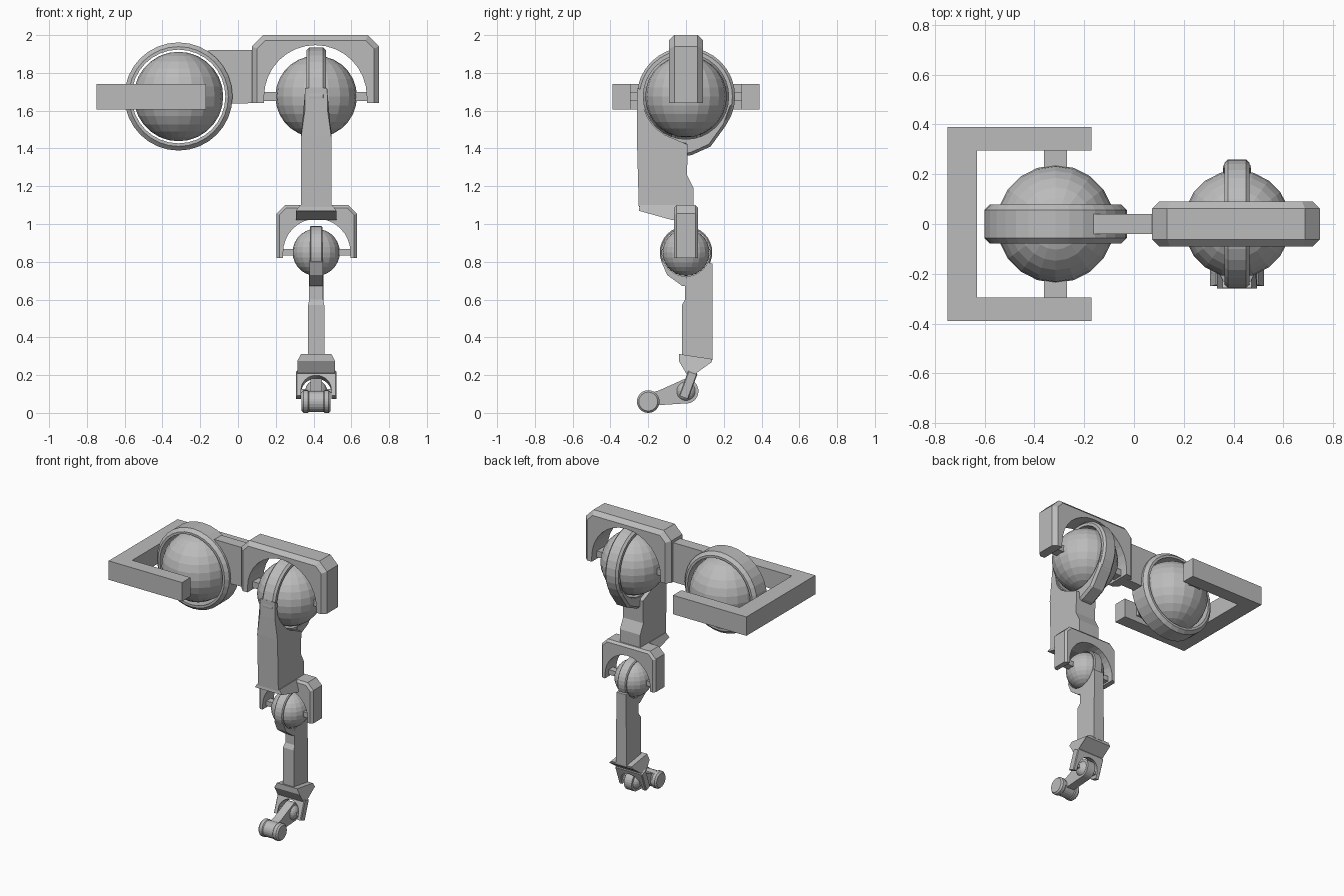
import bpy, bmesh, math
from mathutils import Matrix, Vector

if "Cube" in bpy.data.objects:
    bpy.data.objects.remove(bpy.data.objects["Cube"])

grey = bpy.data.materials.new("mid_grey")
grey.diffuse_color = (0.5, 0.5, 0.5, 1)
grey.use_nodes = True
grey.node_tree.nodes["Principled BSDF"].inputs["Base Color"].default_value = grey.diffuse_color

LEG = 0.414                      # x of the leg centre line
SHOULDER = (-0.315, 0, 1.675)
HIP = (LEG, 0, 1.675)
KNEE = (LEG, 0, 0.85)
ANKLE = (LEG, 0, 0.115)


def finish(name, bm, loc=(0, 0, 0), rot=(0, 0, 0)):
    bmesh.ops.recalc_face_normals(bm, faces=bm.faces)
    me = bpy.data.meshes.new(name)
    bm.to_mesh(me)
    bm.free()
    me.materials.append(grey)
    ob = bpy.data.objects.new(name, me)
    ob.location, ob.rotation_euler = loc, rot
    bpy.context.collection.objects.link(ob)
    return ob


def box(name, loc, size):
    bm = bmesh.new()
    bmesh.ops.create_cube(bm, size=1, matrix=Matrix.Diagonal((*size, 1)))
    return finish(name, bm, loc)


def ball(name, loc, r):
    bm = bmesh.new()
    bmesh.ops.create_uvsphere(bm, u_segments=20, v_segments=14, radius=r)
    return finish(name, bm, loc)


def revolve(name, section, loc, axis, segs=32):
    """Spin a closed (radius, offset) section about the x or y axis."""
    bm = bmesh.new()
    rows = []
    for i in range(segs):
        a = 2 * math.pi * i / segs
        c, s = math.cos(a), math.sin(a)
        rows.append([bm.verts.new((o, r * c, r * s) if axis == 'x' else (r * c, o, r * s))
                     for r, o in section])
    n = len(section)
    for i in range(segs):
        p, q = rows[i], rows[(i + 1) % segs]
        for j in range(n):
            k = (j + 1) % n
            bm.faces.new((p[j], p[k], q[k], q[j]))
    return finish(name, bm, loc)


def ring(name, loc, axis, outer, inner, w, c):
    sec = [(inner, -w), (outer - c, -w), (outer, -w + c),
           (outer, w - c), (outer - c, w), (inner, w)]
    return revolve(name, sec, loc, axis)


def prism(name, pts, half, plane, loc=(0, 0, 0), rot=(0, 0, 0), bevel=0, n_bevel=0, width=None):
    """Extrude a profile both ways; the first n_bevel points get chamfered rims."""
    bm = bmesh.new()
    sides = []
    for s in (-1, 1):
        row = []
        for u, z in pts:
            h = s * (width(z) if width else half)
            row.append(bm.verts.new((h, u, z) if plane == 'yz' else (u, h, z)))
        bm.faces.new(row)
        sides.append(row)
    n = len(pts)
    for j in range(n):
        k = (j + 1) % n
        bm.faces.new((sides[0][j], sides[0][k], sides[1][k], sides[1][j]))
    bmesh.ops.recalc_face_normals(bm, faces=bm.faces)
    if bevel:
        edges = [bm.edges.get((row[j], row[j + 1])) for row in sides for j in range(n_bevel - 1)]
        bmesh.ops.bevel(bm, geom=edges, offset=bevel, segments=1, affect='EDGES', profile=0.5)
    return finish(name, bm, loc, rot)


def arc(cy, cz, r, a0, a1, n=8):
    return [(cy + r * math.cos(math.radians(a0 + (a1 - a0) * i / n)),
             cz + r * math.sin(math.radians(a0 + (a1 - a0) * i / n))) for i in range(n + 1)]


def arch_bracket(name, loc, w, bottom, top, r, depth, c, bevel, tilt=0):
    outline = [(-w, bottom), (-w, top - c), (-w + c, top), (w - c, top), (w, top - c), (w, bottom)]
    inner = [(r, bottom)] + arc(0, 0, r, 0, 180, 16) + [(-r, bottom)]
    return prism(name, outline + inner, depth, 'xz', loc, (tilt, 0, 0), bevel, len(outline))


# shoulder: C-shaped mount, pivot, ball and ring
for s in (-1, 1):
    box("mount_arm", (-0.46, s * 0.342, 1.675), (0.58, 0.095, 0.135))
box("mount_back", (-0.69, 0, 1.675), (0.12, 0.59, 0.135))
box("shoulder_pin", SHOULDER, (0.092, 0.6, 0.05))
ball("shoulder_ball", SHOULDER, 0.237)
ring("shoulder_ring", SHOULDER, 'y', 0.286, 0.248, 0.078, 0.022)

# connector from the ring to the hip bracket
prism("connector", [(0.12, 1.64), (0.12, 1.92), (-0.15, 1.92)] + arc(-0.315, 1.675, 0.265, 62, -8),
      0.04, 'xz')

# hip: arch bracket, pin, ball, ring
arch_bracket("hip_bracket", (0.41, 0, 1.675), 0.337, -0.035, 0.325, 0.272, 0.09, 0.06, 0.028)
box("hip_pin", HIP, (0.56, 0.07, 0.045))
ball("hip_ball", HIP, 0.216)
ring("hip_ring", HIP, 'x', 0.26, 0.226, 0.051, 0.014)

# thigh: slab hugging the ring, narrower near the top
thigh = [(0.01, 1.42), (0.005, 1.26), (0.04, 1.19), (0.04, 1.07), (-0.25, 1.09),
         (-0.26, 1.46), (-0.26, 1.6), (-0.258, 1.72)] + arc(0, 1.675, 0.232, 172, 265)[:-1]
prism("thigh", thigh, 0.08, 'yz', (LEG, 0, 0),
      width=lambda z: 0.08 if z < 1.5 else max(0.058, 0.08 - (z - 1.5) * 0.2))
prism("rear_ring_housing", [(0.0, 1.36), (0.03, 1.365), (0.13, 1.41), (0.21, 1.52), (0.25, 1.63)]
      + arc(0, 1.675, 0.23, -12, -90), 0.056, 'yz', (LEG, 0, 0), bevel=0.015, n_bevel=5)
prism("thigh_foot_plate", [(-0.245, 1.1), (-0.25, 1.07), (-0.07, 1.02), (0.03, 1.03), (0.035, 1.1)],
      0.1, 'yz', (LEG, 0, 0), width=lambda z: 0.108 if z < 1.08 else 0.085)

# knee: arch bracket, pin, ball, ring
arch_bracket("knee_bracket", (0.417, 0, 0.85), 0.213, -0.03, 0.25, 0.178, 0.064, 0.045, 0.015)
box("knee_pin", KNEE, (0.37, 0.05, 0.035))
ball("knee_ball", KNEE, 0.125)
ring("knee_ring", KNEE, 'x', 0.139, 0.127, 0.034, 0.006)

# shin: slab offset to the rear, with a front ring housing
shin = [(0.14, 0.79), (0.14, 0.28), (-0.022, 0.28), (-0.022, 0.57), (-0.005, 0.6), (-0.005, 0.7)]
prism("shin", shin + arc(0, 0.85, 0.13, 272, 335), 0.042, 'yz', (LEG, 0, 0),
      width=lambda z: 0.043 if z < 0.59 else 0.037)
prism("front_ring_housing", [(0.01, 0.67), (-0.02, 0.672), (-0.1, 0.73), (-0.13, 0.8)]
      + arc(0, 0.85, 0.128, 200, 270), 0.036, 'yz', (LEG, 0, 0))

# ankle: wedge block, tilted fork, pin and ball
prism("ankle_block", [(-0.038, 0.312), (0.14, 0.285), (0.135, 0.268), (0.04, 0.2), (0, 0.21), (-0.038, 0.275)],
      0.1, 'yz', (LEG, 0, 0), width=lambda z: 0.08 if z > 0.28 else 0.1)
arch_bracket("ankle_fork", ANKLE, 0.107, -0.035, 0.11, 0.08, 0.026, 0.008, 0.005, math.radians(-20))
box("ankle_pin", ANKLE, (0.18, 0.025, 0.022))
ball("ankle_ball", ANKLE, 0.058)

# foot link: tapering bar round the ankle
link = arc(0, 0.115, 0.066, 95, -75, 12) + [(-0.02, 0.049), (-0.19, 0.038), (-0.19, 0.105), (-0.14, 0.12)]
prism("foot_link", link, 0.03, 'yz', (LEG, 0, 0))

# toe roller: core with a bevelled wheel on each side
toe = (LEG, -0.2, 0.06)
revolve("toe_core", [(0, -0.05), (0.055, -0.05), (0.055, 0.05), (0, 0.05)], toe, 'x', 24)
for s in (-1, 1):
    revolve("toe_wheel", [(0, s * 0.036), (0.053, s * 0.036), (0.06, s * 0.044),
                          (0.06, s * 0.066), (0.05, s * 0.077), (0, s * 0.077)], toe, 'x', 24)

# weld the collapsed axis points of the toe parts
for ob in bpy.data.objects:
    if ob.name.startswith("toe"):
        bm = bmesh.new()
        bm.from_mesh(ob.data)
        bmesh.ops.remove_doubles(bm, verts=bm.verts, dist=1e-5)
        bmesh.ops.recalc_face_normals(bm, faces=bm.faces)
        bm.to_mesh(ob.data)
        bm.free()
